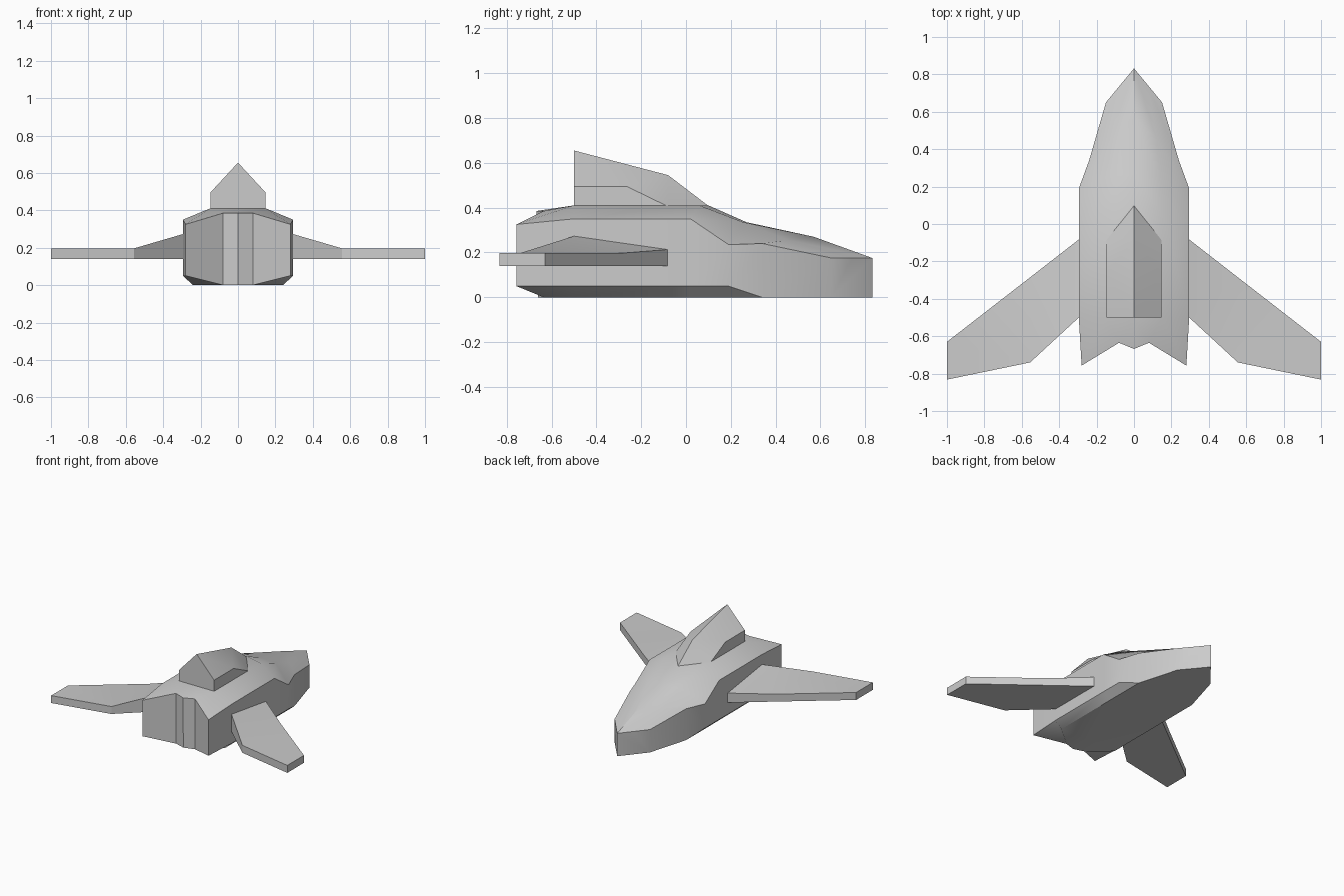
import bpy, bmesh, math

if "Cube" in bpy.data.objects:
    bpy.data.objects.remove(bpy.data.objects["Cube"])


def mirrored_object(name, points, faces):
    """Build one half from points, mirror it across x = 0 and shade it."""
    bm = bmesh.new()
    verts = [bm.verts.new(p) for p in points]
    for f in faces:
        bm.faces.new([verts[i] for i in f])
    geom = bm.verts[:] + bm.edges[:] + bm.faces[:]
    bmesh.ops.mirror(bm, geom=geom, axis='X', merge_dist=-1)
    bmesh.ops.remove_doubles(bm, verts=bm.verts[:], dist=0.0005)
    bmesh.ops.dissolve_degenerate(bm, edges=bm.edges[:], dist=0.0005)
    bmesh.ops.recalc_face_normals(bm, faces=bm.faces[:])
    mesh = bpy.data.meshes.new(name)
    bm.to_mesh(mesh)
    bm.free()
    obj = bpy.data.objects.new(name, mesh)
    bpy.context.collection.objects.link(obj)
    bpy.ops.object.select_all(action='DESELECT')
    obj.select_set(True)
    bpy.context.view_layer.objects.active = obj
    bpy.ops.object.shade_smooth_by_angle(angle=math.radians(30))
    return obj


def loft(sections, closed=False):
    """Points and quads joining equal-length sections."""
    n = len(sections[0])
    points = [p for s in sections for p in s]
    faces = []
    for s in range(len(sections) - 1):
        for i in range(n if closed else n - 1):
            j = (i + 1) % n
            faces.append((s * n + i, s * n + j, (s + 1) * n + j, (s + 1) * n + i))
    return points, faces


# Fuselage: half sections running keel, chine, lower side, upper side, shoulder, spine
hull = [
    [(0, -.66, 0), (.08, -.635, 0), (.28, -.757, .05), (.28, -.757, .325), (.08, -.635, .385), (0, -.668, .385)],
    [(0, -.5, 0), (.24, -.5, 0), (.295, -.5, .05), (.295, -.5, .35), (.15, -.5, .41), (0, -.5, .41)],
    [(0, .02, 0), (.24, .02, 0), (.295, .02, .05), (.295, .02, .35), (.15, .06, .41), (0, .1, .41)],
    [(0, .19, 0), (.24, .19, 0), (.295, .19, .05), (.295, .19, .235), (.14, .255, .335), (0, .27, .335)],
    [(0, .34, 0), (.24, .34, 0), (.24, .34, 0), (.24, .34, .24), (.12, .455, .255), (0, .57, .27)],
    [(0, .832, 0), (.15, .65, 0), (.15, .65, .175), (.15, .65, .175), (.075, .741, .175), (0, .832, .175)],
]
# the nose section keeps its lower side on the ground like the one before it
hull[5][2] = hull[5][1]
pts, fcs = loft(hull)
fcs += [(0, 1, 4, 5), (1, 2, 3, 4)]          # notched stern
fcs += [(30, 32, 33, 34, 35)]                # blunt nose sides
mirrored_object("fuselage", pts, fcs)

# Gabled canopy on the spine
canopy = [
    (0, -.5, .655), (0, -.08, .545), (0, .1, .408),       # ridge
    (.148, -.5, .495), (.148, -.265, .495),               # eaves
    (.148, -.5, .405), (.148, -.08, .405), (0, -.5, .405),  # base
]
mirrored_object("canopy", canopy, [(0, 3, 4, 1), (3, 5, 6, 4), (1, 4, 6, 2), (0, 7, 5, 3)])


# Swept wings: root, middle and tip sections
def wing_section(x, lead_y, trail_y, lead_z, trail_z):
    return [(x, lead_y, .14), (x, trail_y, .14), (x, trail_y, trail_z), (x, lead_y, lead_z)]


pts, fcs = loft([
    wing_section(.295, -.083, -.5, .213, .273),
    wing_section(.555, -.285, -.74, .197, .197),
    wing_section(1.0, -.63, -.832, .197, .197),
], closed=True)
fcs += [(0, 1, 2, 3), (8, 9, 10, 11)]
mirrored_object("wings", pts, fcs)
